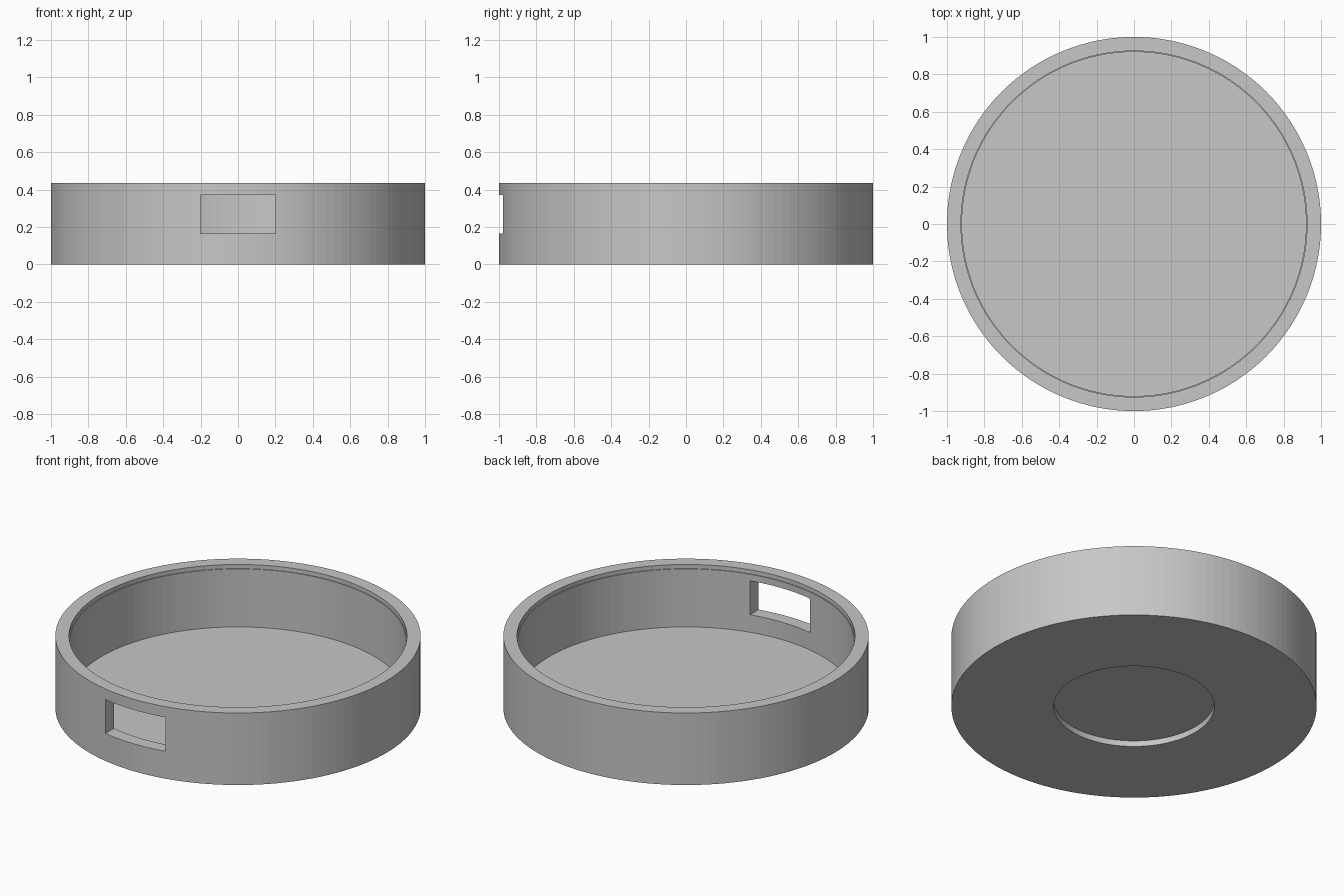
import bpy
import bmesh
import math

SEGMENTS = 128
default = bpy.data.objects.get("Cube")
if default:
    bpy.data.objects.remove(default, do_unlink=True)

# Single plain grey
grey = bpy.data.materials.new("plain_grey")
grey.use_nodes = True
colour = (0.57, 0.57, 0.57, 1)
grey.diffuse_color = colour
grey.node_tree.nodes["Principled BSDF"].inputs["Base Color"].default_value = colour


def add_object(name, bm):
    mesh = bpy.data.meshes.new(name)
    bmesh.ops.recalc_face_normals(bm, faces=bm.faces)
    bm.to_mesh(mesh)
    bm.free()
    mesh.materials.append(grey)
    obj = bpy.data.objects.new(name, mesh)
    bpy.context.collection.objects.link(obj)
    return obj


def lathe(name, profile):
    """Revolve (radius, z) points around z; the ends lie on the axis."""
    bm = bmesh.new()
    verts = [bm.verts.new((r, 0, z)) for r, z in profile]
    edges = [bm.edges.new(pair) for pair in zip(verts, verts[1:])]
    bmesh.ops.spin(bm, geom=verts + edges, cent=(0, 0, 0), axis=(0, 0, 1),
                   angle=math.tau, steps=SEGMENTS, use_merge=True)
    bmesh.ops.remove_doubles(bm, verts=bm.verts, dist=1e-4)
    # Merge the flat fans into single discs
    bmesh.ops.dissolve_verts(bm, verts=[v for v in bm.verts
                                        if math.hypot(v.co.x, v.co.y) < 1e-4])
    return add_object(name, bm)


# Round tray: recessed underside, outer wall, rim, small inner ledge, floor
tray = lathe("round_tray", [
    (0, 0.035), (0.44, 0.035), (0.44, 0), (1, 0), (1, 0.435),
    (0.925, 0.435), (0.925, 0.41), (0.92, 0.41), (0.92, 0.06), (0, 0.06)])

# Rectangular opening through the front wall
bm = bmesh.new()
bmesh.ops.create_cube(bm, size=1)
bmesh.ops.scale(bm, vec=(0.4, 0.4, 0.205), verts=bm.verts)
bmesh.ops.translate(bm, vec=(0, -0.95, 0.268), verts=bm.verts)
cutter = add_object("window_cutter", bm)
cutter.hide_render = True
cutter.hide_set(True)
cutter.display_type = 'WIRE'

cut = tray.modifiers.new("front_window", 'BOOLEAN')
cut.operation = 'DIFFERENCE'
cut.solver = 'EXACT'
cut.object = cutter

# Apply the cut, then drop the cutter
bpy.context.view_layer.objects.active = tray
tray.select_set(True)
bpy.ops.object.modifier_apply(modifier=cut.name)
bpy.data.objects.remove(cutter, do_unlink=True)
bpy.ops.object.shade_smooth_by_angle(angle=math.radians(1))
